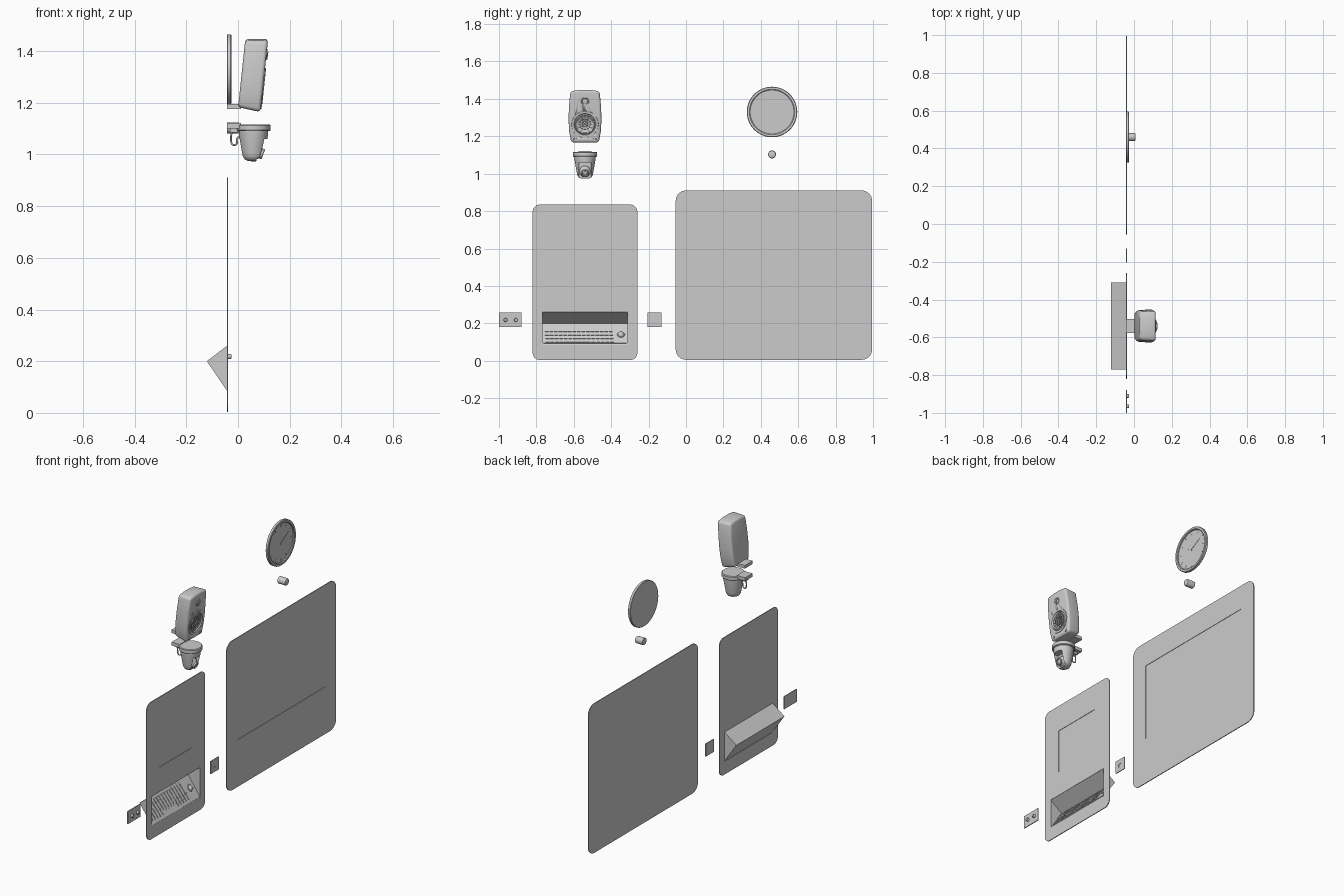
import bpy, bmesh, math
from mathutils import Matrix, Vector

if "Cube" in bpy.data.objects:
    bpy.data.objects.remove(bpy.data.objects["Cube"])

I = Matrix.Identity(4)
T = lambda x, y, z: Matrix.Translation((x, y, z))
ALONG_X = Matrix.Rotation(math.pi / 2, 4, 'Y')      # turns local z toward +x


def finish(name, bm, M=I, smooth=True):
    bmesh.ops.transform(bm, matrix=M, verts=bm.verts)
    bmesh.ops.recalc_face_normals(bm, faces=bm.faces)
    me = bpy.data.meshes.new(name)
    bm.to_mesh(me)
    bm.free()
    ob = bpy.data.objects.new(name, me)
    bpy.context.collection.objects.link(ob)
    bpy.ops.object.select_all(action='DESELECT')
    bpy.context.view_layer.objects.active = ob
    ob.select_set(True)
    if smooth:
        bpy.ops.object.shade_smooth_by_angle(angle=math.radians(35))
    return ob


def boxes(name, items, M=I):
    """Any number of (low corner, high corner[, matrix]) boxes in one mesh."""
    bm = bmesh.new()
    for lo, hi, *m in items:
        lo, hi = Vector(lo), Vector(hi)
        bmesh.ops.create_cube(bm, size=1, matrix=(m[0] if m else I)
                              @ Matrix.Translation((lo + hi) / 2) @ Matrix.Diagonal((*(hi - lo), 1)))
    return finish(name, bm, M, False)


def prism(name, pts, x0, x1, back=1.0, bevel=0.0, M=I):
    """Outline in (y, z) extruded along x; the back can be scaled."""
    bm = bmesh.new()
    a = [bm.verts.new((x0, y * back, z * back)) for y, z in pts]
    b = [bm.verts.new((x1, y, z)) for y, z in pts]
    bm.faces.new(a)
    bm.faces.new(b[::-1])
    for i in range(len(pts)):
        j = (i + 1) % len(pts)
        bm.faces.new((a[i], a[j], b[j], b[i]))
    bmesh.ops.recalc_face_normals(bm, faces=bm.faces)
    if bevel:
        sharp = [e for e in bm.edges if e.calc_face_angle(0) > 0.7]
        bmesh.ops.bevel(bm, geom=sharp, offset=bevel, segments=4, profile=0.5, affect='EDGES')
    return finish(name, bm, M)


def lathe(name, prof, M=I, n=48):
    """Revolve (radius, height) points around local z."""
    bm = bmesh.new()
    vs = [bm.verts.new((r, 0, h)) for r, h in prof]
    es = [bm.edges.new(p) for p in zip(vs, vs[1:])]
    bmesh.ops.spin(bm, geom=vs + es, cent=(0, 0, 0), axis=(0, 0, 1), angle=2 * math.pi,
                   steps=n, use_merge=True)
    bmesh.ops.remove_doubles(bm, verts=bm.verts, dist=1e-5)
    return finish(name, bm, M)


def cut(ob, cutter):
    mod = ob.modifiers.new('cut', 'BOOLEAN')
    mod.object, mod.operation, mod.solver = cutter, 'DIFFERENCE', 'EXACT'
    bpy.context.view_layer.objects.active = ob
    bpy.ops.object.modifier_apply(modifier='cut')
    bpy.data.objects.remove(cutter)


def round_rect(y0, y1, z0, z1, r, n=8):
    pts = []
    for k, (cy, cz) in enumerate([(y1 - r, z1 - r), (y0 + r, z1 - r), (y0 + r, z0 + r), (y1 - r, z0 + r)]):
        for i in range(n + 1):
            a = math.pi / 2 * (k + i / n)
            pts.append((cy + r * math.cos(a), cz + r * math.sin(a)))
    return pts


BACK, FACE = -0.043, -0.038

# Large wall panel with shallow screen recess
big = prism('large_wall_panel', round_rect(-0.055, 0.995, 0.005, 0.91, 0.055), BACK, FACE)
cut(big, boxes('cutter', [((-0.0405, 0.055, 0.29), (0.1, 0.89, 0.76))]))

# Small wall panel with screen recess and keyboard opening
small = prism('small_wall_panel', round_rect(-0.82, -0.26, 0.003, 0.835, 0.04), BACK, FACE)
cut(small, boxes('cutter', [((-0.0405, -0.70, 0.41), (0.1, -0.39, 0.675))]))
cut(small, boxes('cutter', [((-0.2, -0.768, 0.083), (0.1, -0.312, 0.26))]))

# Wedge-shaped niche behind the opening
prof = [(-0.039, 0.261), (-0.12, 0.20), (-0.039, 0.082)]
bm = bmesh.new()
L, R = [[bm.verts.new((x, y, z)) for x, z in prof] for y in (-0.77, -0.31)]
for f in ((L[0], L[1], R[1], R[0]), (L[1], L[2], R[2], R[1]), L, R[::-1]):
    bm.faces.new(f)
niche = finish('keyboard_niche', bm, I, False)
sol = niche.modifiers.new('thickness', 'SOLIDIFY')
sol.thickness, sol.offset = 0.002, 0

# Keyboard on the sloped floor: local x runs along y, local y up the slope
up = Vector((-0.081, 0, 0.118)).normalized()
side = Vector((0, 1, 0))
K = Matrix((side, up, side.cross(up))).transposed().to_4x4()
K.translation = (-0.039, 0, 0.082)
boxes('keyboard_base', [((-0.762, 0.012, 0), (-0.318, 0.132, 0.003))], K)
keys = []
for row in range(5):
    v = 0.018 + row * 0.022
    for col in range(15):
        u = -0.757 + col * 0.0245 + (4 - row) * 0.002
        if row == 0 and 4 <= col <= 9:
            continue
        keys.append(((u, v, 0.003), (u + 0.02, v + 0.017, 0.007)))
keys.append(((-0.652, 0.018, 0.003), (-0.510, 0.035, 0.007)))
boxes('keys', keys, K)
lathe('trackball', [(0.021, 0.003), (0.02, 0.005), (0.016, 0.005), (0.012, 0.010), (0.006, 0.013), (0, 0.014)],
      K @ T(-0.348, 0.07, 0), 24)

# Button plate and socket plate
boxes('button_plate', [((BACK, -1.0, 0.18), (FACE, -0.88, 0.257))])
for i, y in enumerate((-0.965, -0.91)):
    lathe(f'button_{i + 1}', [(0.010, 0), (0.010, 0.009), (0.008, 0.012), (0, 0.012)],
          T(FACE, y, 0.218) @ ALONG_X, 24)
plate = boxes('socket_plate', [((BACK, -0.205, 0.18), (FACE, -0.13, 0.257))])
cut(plate, boxes('cutter', [((-0.0405, -0.18, 0.208), (0.1, -0.155, 0.228))]))

# Wall clock: raised rim, recessed dial, hands and hour marks
C = T(BACK, 0.46, 1.33)
lathe('clock_body', [(0, 0), (0.133, 0), (0.135, 0.002), (0.135, 0.014), (0.132, 0.017), (0.121, 0.017),
                     (0.117, 0.014), (0.117, 0.008), (0, 0.008)], C @ ALONG_X, 64)
Rx = lambda deg: Matrix.Rotation(math.radians(deg), 4, 'X')
boxes('clock_hands', [((0.009, -0.002, -0.01), (0.0105, 0.002, 0.055), Rx(60)),
                      ((0.010, -0.0015, -0.01), (0.0115, 0.0015, 0.08), Rx(-60))], C)
boxes('hour_marks', [((0.0075, -0.0015, 0.095), (0.009, 0.0015, 0.108), Rx(30 * i)) for i in range(12)], C)
lathe('clock_pin', [(0.005, 0.008), (0.005, 0.012), (0, 0.013)], C @ ALONG_X, 16)

# Round wall sensor under the clock
lathe('wall_sensor', [(0, 0), (0.021, 0), (0.021, 0.044), (0.019, 0.050), (0.015, 0.052), (0, 0.052)],
      T(BACK, 0.46, 1.103) @ ALONG_X, 32)

# Speaker cabinet, tilted down
S = T(0.058, -0.54, 1.31) @ Matrix.Rotation(math.radians(6), 4, 'Y')
half = [(0.075, -0.142), (0.086, -0.08), (0.089, -0.02), (0.087, 0.05), (0.079, 0.136)]
outline = half + [(0.03, 0.143), (-0.03, 0.143)] + [(-y, z) for y, z in half[::-1]]
cab = prism('speaker_cabinet', outline, -0.044, 0.044, 0.93, 0.014, S)
W = S @ T(0.044, 0, -0.042) @ ALONG_X
cut(cab, lathe('cutter', [(0, -0.025), (0.062, -0.025), (0.062, 0.03), (0, 0.03)], W))
lathe('woofer', [(0.072, -0.002), (0.071, 0.003), (0.065, 0.004), (0.058, 0.001), (0.055, -0.004), (0.050, 0.001),
                 (0.045, -0.003), (0.030, -0.012), (0.017, -0.017), (0.013, -0.012), (0, -0.009)], W)
for i in range(3):
    r = 0.014 + 0.014 * i
    lathe(f'grille_ring_{i + 1}', [(r - .0015, -.002), (r - .0015, .001), (r + .0015, .001),
                                   (r + .0015, -.002), (r - .0015, -.002)], W, 32)
boxes('grille_spokes', [((-0.045, -0.001, -0.002), (0.045, 0.001, 0.001),
                         Matrix.Rotation(math.pi * i / 6, 4, 'Z')) for i in range(6)], W)
TW = S @ T(0.044, 0, 0.082) @ ALONG_X
lathe('tweeter', [(0.021, -0.001), (0.020, 0.003), (0.016, 0.003), (0.014, 0.001), (0.011, 0.001),
                  (0.007, 0.003), (0, 0.005)], TW, 32)
boxes('tweeter_guard', [((0, -0.0015, 0.002), (0.018, 0.0015, 0.006),
                         Matrix.Rotation(2 * math.pi * i / 3, 4, 'Z')) for i in range(3)], TW)
for y in (-0.053, 0.053):
    lathe('cabinet_screw', [(0.008, -0.001), (0.007, 0.003), (0, 0.003)],
          S @ T(0.044, y, -0.122) @ ALONG_X, 16)
boxes('speaker_bracket', [((BACK, -0.577, 1.177), (0.012, -0.503, 1.196))])

# Dome camera: mounting ring, cup with front slot, ball eye and lens
D = T(0.06, -0.54, 0)
lathe('camera_ring', [(0, 1.117), (0.061, 1.117), (0.065, 1.113), (0.065, 1.094), (0.062, 1.09), (0, 1.09)], D)
cup = lathe('camera_cup', [(0, 1.092), (0.057, 1.092), (0.056, 1.075), (0.044, 1.005), (0.041, 0.992),
                           (0.034, 0.981), (0.022, 0.975), (0, 0.973)], D)
cut(cup, boxes('cutter', [((0.012, -0.033, 0.94), (0.1, 0.033, 1.06))], D))
E = T(0.066, -0.54, 1.012)
ball = [(0.031 * math.sin(math.pi * i / 16), 0.031 * math.cos(math.pi * i / 16)) for i in range(17)]
lathe('camera_eye', ball, E, 32)
lathe('camera_lens', [(0.020, 0.015), (0.020, 0.032), (0.018, 0.034), (0.014, 0.034), (0.012, 0.030),
                      (0.006, 0.032), (0, 0.033)],
      E @ Matrix.Rotation(math.radians(20), 4, 'Y') @ ALONG_X, 32)
boxes('camera_bracket', [((BACK, -0.575, 1.10), (0.012, -0.505, 1.121)),
                         ((-0.03, -0.555, 1.086), (0.0, -0.525, 1.10))])

# Cable loop from bracket to cup
cu = bpy.data.curves.new('camera_cable', 'CURVE')
cu.dimensions, cu.bevel_depth, cu.bevel_resolution, cu.resolution_u = '3D', 0.0035, 2, 6
path = [(-0.022, 1.095), (-0.027, 1.062), (-0.020, 1.038), (-0.006, 1.040), (-0.004, 1.060), (0.015, 1.075)]
sp = cu.splines.new('BEZIER')
sp.bezier_points.add(len(path) - 1)
for p, (x, z) in zip(sp.bezier_points, path):
    p.co = (x, -0.54, z)
    p.handle_left_type = p.handle_right_type = 'AUTO'
cu.use_fill_caps = True
bpy.context.collection.objects.link(bpy.data.objects.new('camera_cable', cu))
